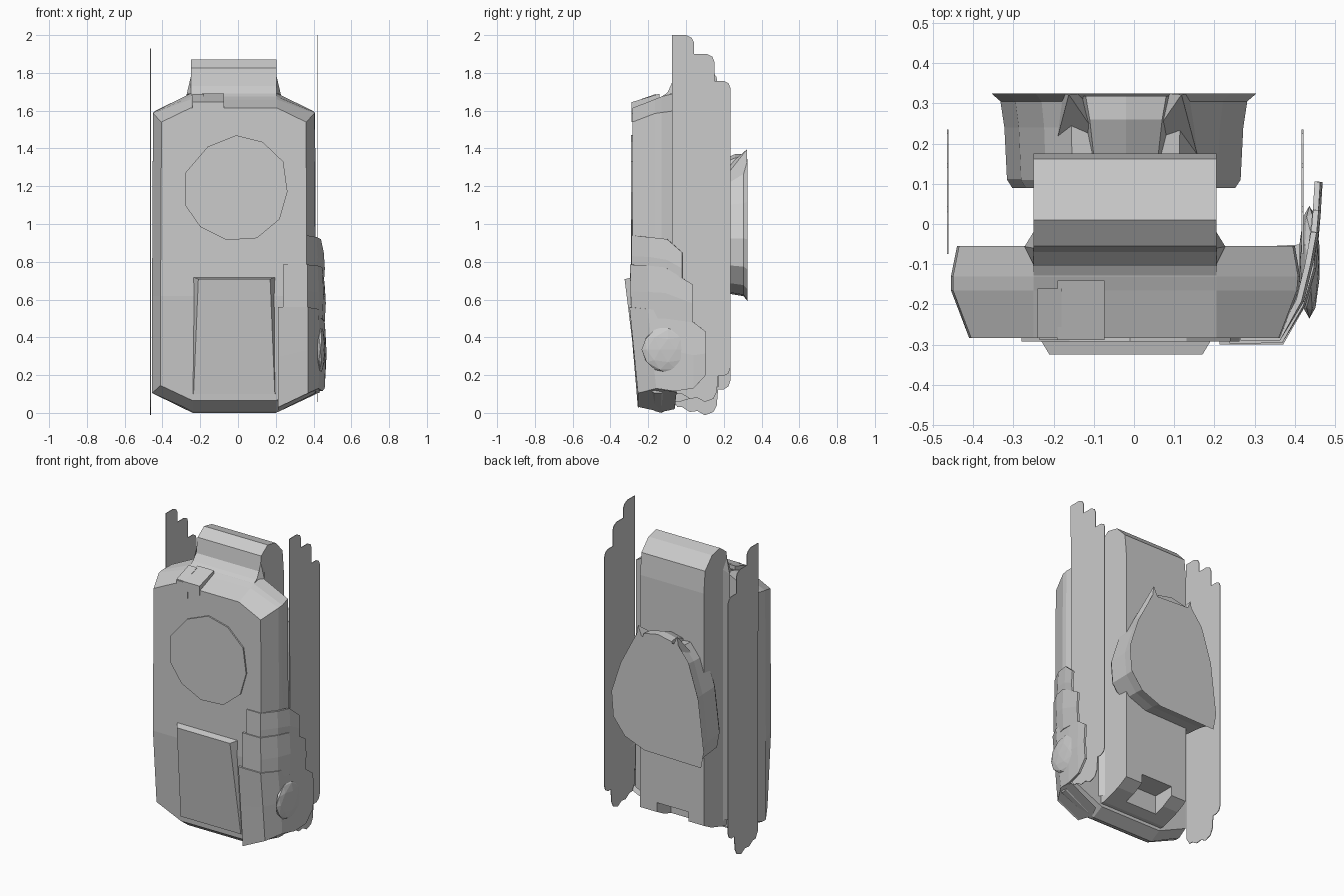
import bpy, bmesh
from mathutils import Vector


def make(name, verts, faces):
    me = bpy.data.meshes.new(name)
    me.from_pydata([tuple(v) for v in verts], [], faces)
    bm = bmesh.new()
    bm.from_mesh(me)
    bmesh.ops.recalc_face_normals(bm, faces=bm.faces)
    bm.to_mesh(me)
    bm.free()
    ob = bpy.data.objects.new(name, me)
    bpy.context.collection.objects.link(ob)
    return ob


def loft(name, rings, start_caps=None, end_caps=None):
    """Bridge equal rings; caps may be split into several faces of ring indices."""
    n = len(rings[0])
    verts = [p for r in rings for p in r]
    faces = []
    for k in range(len(rings) - 1):
        for i in range(n):
            j = (i + 1) % n
            faces.append((k * n + i, k * n + j, (k + 1) * n + j, (k + 1) * n + i))
    base = (len(rings) - 1) * n
    faces += [tuple(c) for c in (start_caps or [range(n)])]
    faces += [tuple(base + i for i in c) for c in (end_caps or [range(n)])]
    return make(name, verts, faces)


def extrude_x(name, yz, x0, x1):
    return loft(name, [[(x, y, z) for y, z in yz] for x in (x0, x1)])


def extrude_y(name, xz, y0, y1):
    return loft(name, [[(x, y, z) for x, z in xz] for y in (y0, y1)])


# Front shell: octagonal slab, bevelled front, lower front face sloping back
def shell_ring(yf, xl, xr, zs0, zs1, zb, zt):
    xz = [(-.24, zb), (.2, zb), (xr, zs0), (xr, .62), (xr - .005, zs1), (.205, zt),
          (-.25, zt), (xl + .005, zs1), (xl, .62), (xl, zs0)]
    return [(x, yf(z), z) for x, z in xz]


def front_y(z):
    return -.283 if z >= .62 else -.24 - .043 * (z - .065) / .555


split = [(0, 1, 2, 3, 8, 9), (3, 4, 5, 6, 7, 8)]
loft("front_shell", [
    shell_ring(lambda z: -.055, -.44, .40, .13, 1.6, .04, 1.692),
    shell_ring(lambda z: -.13, -.455, .413, .105, 1.59, .0, 1.675),
    shell_ring(lambda z: max(-.165, front_y(z) + .05), -.455, .41, .105, 1.585, .01, 1.66),
    shell_ring(front_y, -.41, .365, .145, 1.54, .065, 1.615)], end_caps=split)

# Rear core with rounded top
core = extrude_x("rear_core", [
    (.175, .14), (.175, 1.64), (.162, 1.78), (.09, 1.855), (.01, 1.872), (-.055, 1.825),
    (-.07, 1.73), (-.105, 1.69), (-.16, 1.655), (-.16, .06), (-.03, .06), (.1, .1)], -.25, .205)
cutter = extrude_x("notch_cutter", [(.03, -.1), (.3, -.1), (.3, .2), (.03, .2)], -.14, .085)
cutter.hide_render = True
cutter.hide_viewport = True
mod = core.modifiers.new("notch", 'BOOLEAN')
mod.operation = 'DIFFERENCE'
mod.solver = 'EXACT'
mod.object = cutter

# Small flares where the core meets the shell
for s, x in ((-1, -.25), (1, .205)):
    make("shoulder_flare", [(x, -.02, 1.72), (x, -.06, 1.78), (x, -.1, 1.69), (x + s * .022, -.056, 1.685),
                            (x, -.02, .1), (x + s * .022, -.056, .1), (x, -.06, .1)],
         [(0, 1, 3), (1, 2, 3), (0, 3, 5, 4)])

# Faceted disc on the front
extrude_y("front_disc", [
    (-.01, 1.47), (.13, 1.435), (.24, 1.33), (.262, 1.17), (.22, 1.025), (.1, .925),
    (-.06, .915), (-.2, .985), (-.28, 1.1), (-.28, 1.27), (-.16, 1.41)], -.292, -.27)

# Tapered plate on the lower front
loft("front_plate", [
    [(-.24, -.235, .1), (.2, -.235, .1), (.2, -.275, .72), (-.24, -.275, .72)],
    [(-.235, -.25, .1), (.195, -.25, .1), (.17, -.325, .708), (-.21, -.325, .708)]])

# Stepped latch on the top front slope
extrude_x("latch_top", [(-.288, 1.585), (-.288, 1.645), (-.14, 1.69), (-.14, 1.585)], -.19, -.073)
extrude_x("latch_side", [(-.288, 1.54), (-.288, 1.64), (-.17, 1.67), (-.17, 1.54)], -.235, -.16)
extrude_x("latch_wing", [(-.284, 1.6), (-.284, 1.645), (-.16, 1.688), (-.16, 1.6)], -.24, -.18)

# Thin stepped side panels, the left one slightly lower
panel = [(-.075, 2), (.0, 2), (.03, 1.985), (.043, 1.96), (.043, 1.9), (.11, 1.9), (.14, 1.885),
         (.15, 1.86), (.15, 1.758), (.2, 1.758), (.225, 1.745), (.235, 1.72), (.235, .24),
         (.225, .21), (.2, .195), (.17, .195), (.163, .11), (.145, .075), (.1, .058), (.06, .08),
         (.02, .075), (-.02, .1), (-.045, .1), (-.07, .14)]
extrude_x("right_panel", panel, .417, .421)
extrude_x("left_panel", [(y, z - .07) for y, z in panel], -.465, -.461)


# Overlapping wrap plates around the lower right corner: (x, y, top z, bottom z)
def wrap(name, pts, drop):
    n = len(pts)
    rows = []
    for t in (0, .5, 1):
        for x, y, zt, zb in pts:
            bulge = .006 if t == .5 and x > .4 else 0
            shift = drop * t if y < -.15 else 0
            rows.append((x + bulge, y + shift, zt + (zb - zt) * t))
    faces = [(r * n + i, r * n + i + 1, (r + 1) * n + i + 1, (r + 1) * n + i)
             for r in range(2) for i in range(n - 1)]
    ob = make(name, rows, faces)
    m = ob.modifiers.new("thickness", 'SOLIDIFY')
    m.thickness = .014
    m.offset = 0


wrap("wrap_upper", [(.265, -.283, .94, .72), (.36, -.283, .94, .72), (.41, -.19, .93, .72),
                    (.432, -.1, .92, .7), (.447, -.02, .85, .68)], 0)
wrap("wrap_middle", [(.238, -.29, .785, .5), (.365, -.29, .785, .5), (.415, -.2, .78, .5),
                     (.44, -.11, .77, .5), (.452, .035, .68, .48)], .006)
wrap("wrap_lower", [(.212, -.293, .56, .03), (.368, -.293, .56, .105), (.42, -.2, .55, .13),
                    (.44, -.06, .54, .115), (.452, .04, .48, .13), (.456, .105, .43, .2)], .045)
# Lower return of the wrap under the body corner
make("wrap_underside", [(.212, -.245, .03), (.37, -.245, .105), (.425, -.16, .13), (.435, -.05, .11),
                        (.24, -.06, .02), (.212, -.13, .005)], [(0, 1, 2, 3, 4, 5)])

# Low-poly bulge on the wrap
bm = bmesh.new()
bmesh.ops.create_icosphere(bm, subdivisions=2, radius=1)
for v in bm.verts:
    v.co = Vector((.436 + v.co.x * .026, -.095 + v.co.y * .14, .335 + v.co.z * .125))
me = bpy.data.meshes.new("side_bulge")
bm.to_mesh(me)
bm.free()
bpy.context.collection.objects.link(bpy.data.objects.new("side_bulge", me))

# Rear pack: flared flat back plate lofted toward the core
outline = [(.13, 1.33), (.24, 1.12), (.305, .92), (.292, .76), (.21, .655), (.07, .6),
           (-.335, .592), (-.355, .7), (-.315, 1.03), (-.245, 1.25), (-.17, 1.345)]


def pack_ring(y, s):
    return [(-.028 + (x + .028) * s, y, .96 + (z - .96) * s) for x, z in outline]


loft("rear_pack", [pack_ring(.09, .84), pack_ring(.11, .88), pack_ring(.24, .9),
                   pack_ring(.305, .93), pack_ring(.325, 1)])

# Domed cap and pointed tips along the top of the pack
loft("pack_cap", [
    [(-.14, .17, 1.2), (.1, .17, 1.2), (.06, .17, 1.31), (-.02, .17, 1.33), (-.1, .17, 1.31)],
    [(-.15, .26, 1.2), (.11, .26, 1.2), (.07, .26, 1.35), (-.02, .26, 1.37), (-.11, .26, 1.35)],
    [(-.17, .318, 1.2), (.12, .318, 1.2), (.08, .318, 1.35), (-.02, .318, 1.37), (-.12, .318, 1.35)]])
for s in (-1, 1):
    X = lambda d: -.022 + s * d
    make("pack_tip", [(X(.05), .19, 1.28), (X(.18), .17, 1.2), (X(.17), .325, 1.2),
                      (X(.1), .325, 1.3), (X(.14), .322, 1.395)],
         [(0, 1, 4), (1, 2, 4), (2, 3, 4), (3, 0, 4), (0, 1, 2, 3)])
